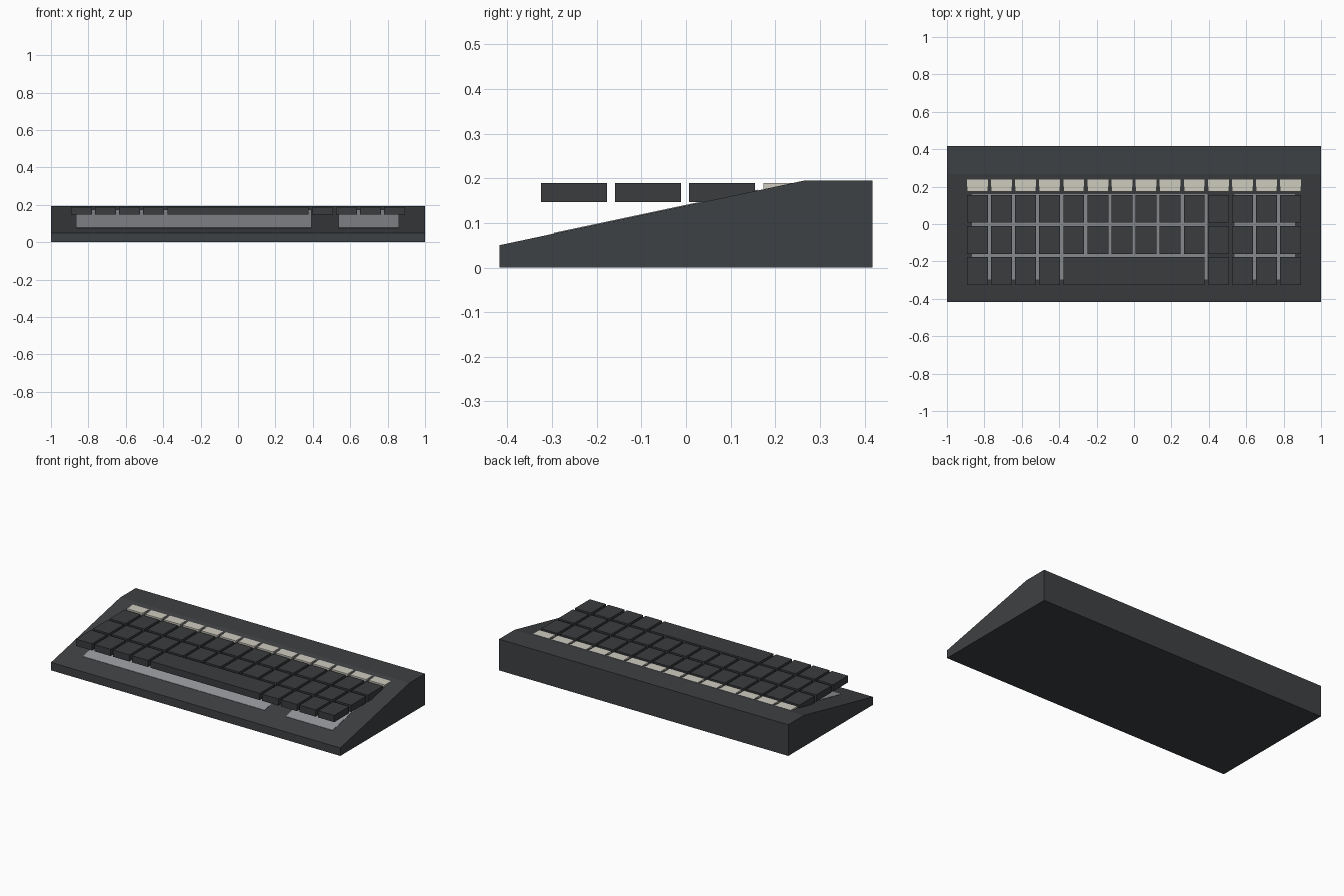
import bpy, bmesh

if "Cube" in bpy.data.objects:
    bpy.data.objects.remove(bpy.data.objects["Cube"])


def material(name, rgb):
    m = bpy.data.materials.new(name)
    m.diffuse_color = (*rgb, 1)
    m.use_nodes = True
    m.node_tree.nodes["Principled BSDF"].inputs["Base Color"].default_value = m.diffuse_color
    return m


DARK = material("dark_case", (0.048, 0.052, 0.056))
KEY = material("dark_key", (0.042, 0.045, 0.048))
CREAM = material("cream_key", (0.62, 0.60, 0.52))
GREY = material("grey_plate", (0.30, 0.31, 0.33))


def extrude_x(name, profile, x0, x1, mat):
    """Solid made by sweeping a (y, z) outline along x."""
    bm = bmesh.new()
    a = [bm.verts.new((x0, y, z)) for y, z in profile]
    b = [bm.verts.new((x1, y, z)) for y, z in profile]
    bm.faces.new(a)
    bm.faces.new(b[::-1])
    n = len(profile)
    for i in range(n):
        j = (i + 1) % n
        bm.faces.new((a[i], a[j], b[j], b[i]))
    bmesh.ops.recalc_face_normals(bm, faces=bm.faces)
    me = bpy.data.meshes.new(name)
    bm.to_mesh(me)
    bm.free()
    me.materials.append(mat)
    ob = bpy.data.objects.new(name, me)
    bpy.context.collection.objects.link(ob)
    return ob


# wedge-shaped case
FRONT, BACK, CREST = -0.418, 0.418, 0.266
Z_FRONT, Z_TOP = 0.05, 0.195
extrude_x("case", [(FRONT, 0), (BACK, 0), (BACK, Z_TOP), (CREST, Z_TOP), (FRONT, Z_FRONT)],
          -1, 1, DARK)


def slope(y):
    return Z_FRONT + (Z_TOP - Z_FRONT) * (y - FRONT) / (CREST - FRONT)


# thin plates lying on the slope under the keys
P0, P1 = -0.297, 0.16
plate = [(P0, slope(P0) - 0.006), (P1, slope(P1) - 0.006),
         (P1, slope(P1) + 0.002), (P0, slope(P0) + 0.002)]
extrude_x("main_key_plate", plate, -0.865, 0.392, GREY)
extrude_x("side_key_plate", plate, 0.538, 0.862, GREY)

# level keys in four rows
PITCH_X, PITCH_Y = 0.1288, 0.1662
HALF_W, HALF_D = 0.056, 0.074
Z0, Z1 = 0.147, 0.189


def key(name, row, c0, c1, mat):
    y = (row - 1.5) * PITCH_Y - 0.002
    prof = [(y - HALF_D, Z0), (y + HALF_D, Z0), (y + HALF_D, Z1), (y - HALF_D, Z1)]
    extrude_x(name, prof, (c0 - 6.5) * PITCH_X - HALF_W, (c1 - 6.5) * PITCH_X + HALF_W, mat)


for row in range(4):
    for col in range(14):
        if row == 0 and 4 <= col <= 9:
            continue  # space bar goes here
        name = "function_key" if row == 3 else "key"
        key(f"{name}_{row}_{col}", row, col, col, CREAM if row == 3 else KEY)
key("space_bar", 0, 4, 9, KEY)
